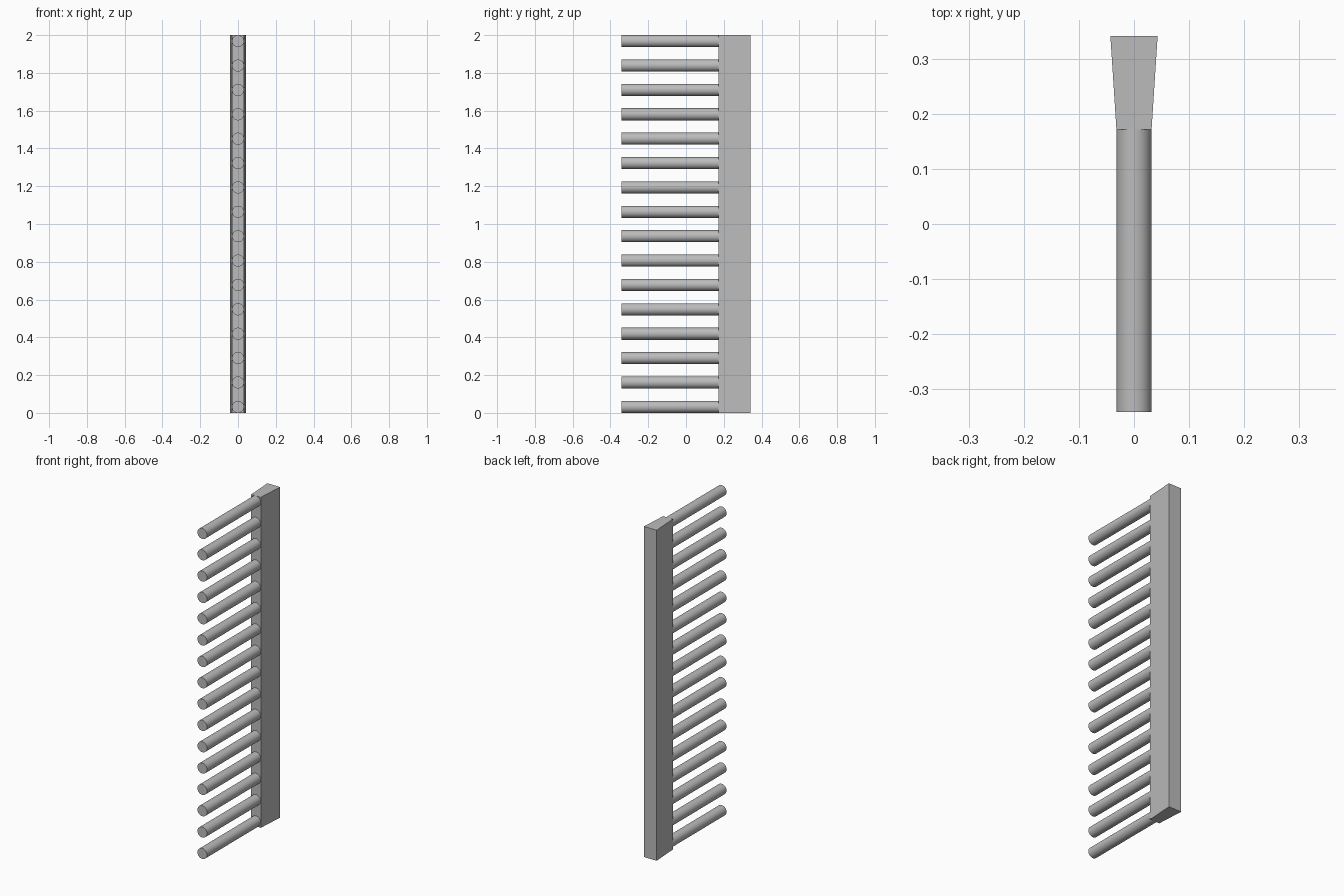
import bpy, bmesh, math
from mathutils import Matrix, Vector

cube = bpy.data.objects.get("Cube")
if cube:
    bpy.data.objects.remove(cube, do_unlink=True)

GREY = (0.5, 0.5, 0.5, 1.0)
TINES, RADIUS, HEIGHT = 16, 0.032, 2.0
FRONT, JOINT, BACK = -0.342, 0.172, 0.342

grey = bpy.data.materials.new("plain grey")
grey.use_nodes = True
grey.diffuse_color = GREY
grey.node_tree.nodes["Principled BSDF"].inputs["Base Color"].default_value = GREY


def add_object(name, bm):
    bmesh.ops.recalc_face_normals(bm, faces=bm.faces)
    mesh = bpy.data.meshes.new(name)
    bm.to_mesh(mesh)
    bm.free()
    mesh.materials.append(grey)
    obj = bpy.data.objects.new(name, mesh)
    bpy.context.collection.objects.link(obj)
    return obj


# Spine: tapered profile, wider at the back, extruded upwards
bm = bmesh.new()
profile = [(-0.032, JOINT), (0.032, JOINT), (0.043, BACK), (-0.043, BACK)]
base = bm.faces.new([bm.verts.new((x, y, 0)) for x, y in profile])
top = bmesh.ops.extrude_face_region(bm, geom=[base])["geom"]
bmesh.ops.translate(bm, vec=Vector((0, 0, HEIGHT)),
                    verts=[v for v in top if isinstance(v, bmesh.types.BMVert)])
add_object("spine", bm)

# Tines: evenly spaced round rods pointing forward, flush with both spine ends
pitch = (HEIGHT - 2 * RADIUS) / (TINES - 1)
length = JOINT - FRONT
for i in range(TINES):
    bm = bmesh.new()
    place = (Matrix.Translation((0, (FRONT + JOINT) / 2, RADIUS + i * pitch))
             @ Matrix.Rotation(math.pi / 2, 4, 'X'))
    bmesh.ops.create_cone(bm, cap_ends=True, segments=32, radius1=RADIUS,
                          radius2=RADIUS, depth=length, matrix=place)
    tine = add_object(f"tine_{i + 1:02d}", bm)
    bpy.ops.object.select_all(action='DESELECT')
    tine.select_set(True)
    bpy.context.view_layer.objects.active = tine
    bpy.ops.object.shade_smooth_by_angle(angle=math.radians(30))
